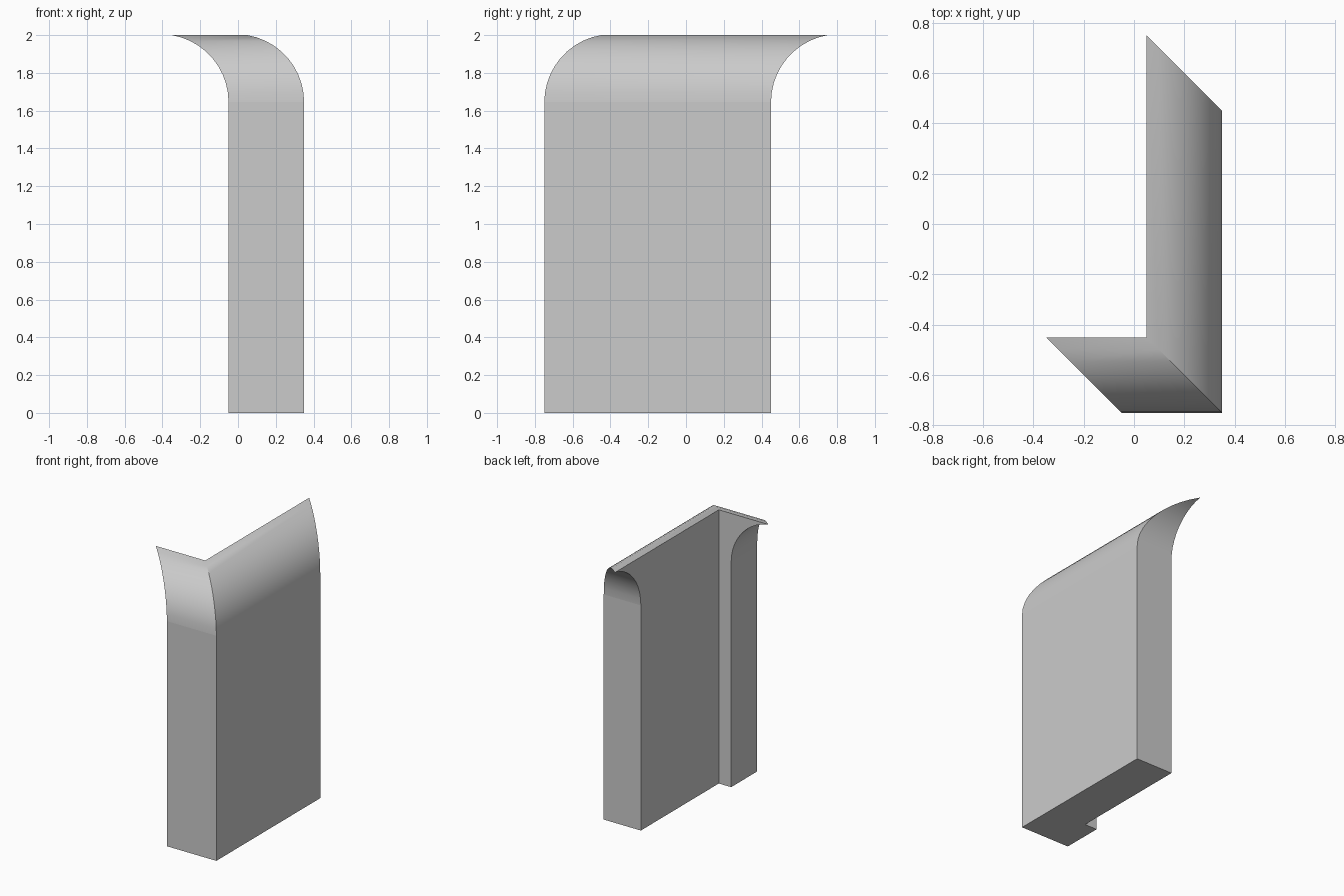
import bpy
import bmesh
from math import asin, cos, sin, radians

cube = bpy.data.objects.get("Cube")
if cube:
    bpy.data.objects.remove(cube, do_unlink=True)

HEIGHT = 2.0      # overall height
SPRING = 1.645    # height where the curve begins
RADIUS = 0.36     # radius of the curve
DEPTH = 0.3       # thickness of the wall
STEPS = 10        # segments in the curve

grey = bpy.data.materials.new("plain grey")
grey.diffuse_color = (0.6, 0.6, 0.6, 1)
grey.use_nodes = True
grey.node_tree.nodes["Principled BSDF"].inputs["Base Color"].default_value = (0.6, 0.6, 0.6, 1)


def section(d):
    """L-shaped plan: outer sides move in by d, both ends move out by d."""
    return [(-0.05 - d, -0.75 + d), (0.35 - d, -0.75 + d), (0.35 - d, 0.45 + d),
            (0.05, 0.45 + d), (0.05, -0.45), (-0.05 - d, -0.45)]


def loft(name, levels, floor=False):
    """Skin a stack of (offset, height) sections into one part."""
    bm = bmesh.new()
    rings = [[bm.verts.new((x, y, z)) for x, y in section(d)] for d, z in levels]
    for low, high in zip(rings, rings[1:]):
        for i in range(len(low)):
            j = (i + 1) % len(low)
            bm.faces.new((low[i], low[j], high[j], high[i]))
    if floor:
        bm.faces.new(rings[0][::-1])
    # The last section closes to a ridge, so merge its paired points
    bmesh.ops.remove_doubles(bm, verts=bm.verts[:], dist=0.0005)
    mesh = bpy.data.meshes.new(name)
    bm.to_mesh(mesh)
    bm.free()
    mesh.materials.append(grey)
    obj = bpy.data.objects.new(name, mesh)
    bpy.context.collection.objects.link(obj)
    return obj


# Straight corner wall
loft("corner_wall", [(0, 0), (0, SPRING)], floor=True)

# Curved top, rounding in on the outer sides and flaring out at both ends
sweep = asin((HEIGHT - SPRING) / RADIUS)
curve = []
for i in range(STEPS + 1):
    a = sweep * i / STEPS
    curve.append((RADIUS * (1 - cos(a)), SPRING + RADIUS * sin(a)))
curve[-1] = (DEPTH, HEIGHT)
top = loft("curved_top", curve)

bpy.ops.object.select_all(action="DESELECT")
top.select_set(True)
bpy.context.view_layer.objects.active = top
bpy.ops.object.shade_smooth_by_angle(angle=radians(30))
